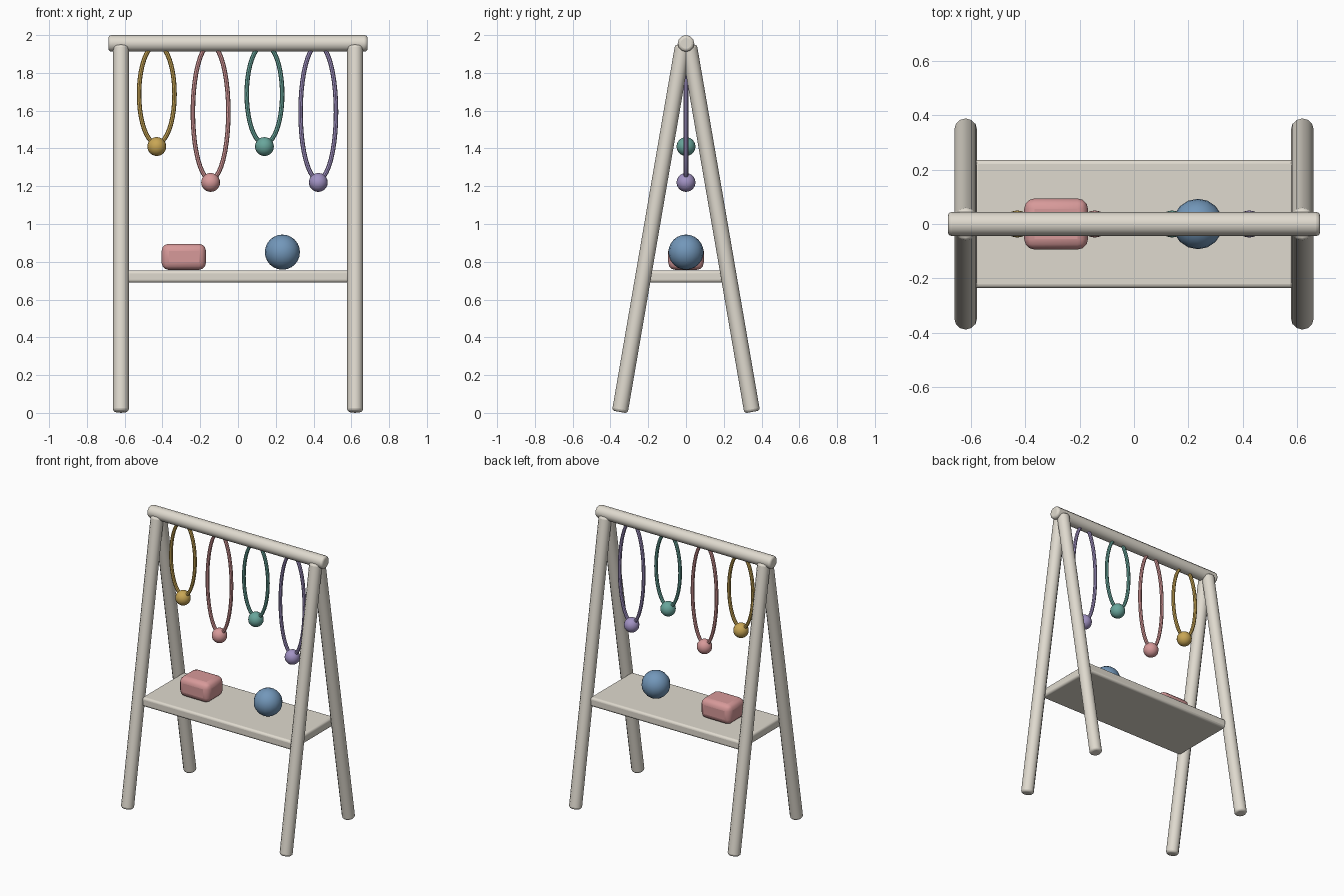
import bpy
import math
from mathutils import Vector

if "Cube" in bpy.data.objects:
    bpy.data.objects.remove(bpy.data.objects["Cube"])


def material(name, rgb):
    m = bpy.data.materials.new(name)
    m.diffuse_color = (*rgb, 1)
    m.use_nodes = True
    m.node_tree.nodes["Principled BSDF"].inputs["Base Color"].default_value = m.diffuse_color
    return m


CREAM = material("cream", (0.74, 0.70, 0.62))
YELLOW = material("yellow", (0.58, 0.38, 0.09))
PINK = material("pink", (0.68, 0.32, 0.32))
TEAL = material("teal", (0.14, 0.38, 0.33))
PURPLE = material("purple", (0.36, 0.29, 0.55))
BLUE = material("blue", (0.17, 0.31, 0.49))


def finish(name, mat, bevel=0, segments=3):
    ob = bpy.context.object
    ob.name = name
    ob.data.materials.append(mat)
    if bevel:
        mod = ob.modifiers.new("rounding", 'BEVEL')
        mod.width = bevel
        mod.segments = segments
        mod.limit_method = 'ANGLE'
        mod.angle_limit = math.radians(40)
    bpy.ops.object.shade_smooth_by_angle(angle=math.radians(40))
    return ob


def rod(name, a, b, radius, mat):
    a, b = Vector(a), Vector(b)
    d = b - a
    bpy.ops.mesh.primitive_cylinder_add(
        vertices=12, radius=radius, depth=d.length, location=(a + b) / 2,
        rotation=d.to_track_quat('Z', 'Y').to_euler())
    return finish(name, mat, 0.015)


def box(name, loc, size, mat, bevel):
    bpy.ops.mesh.primitive_cube_add(size=1, location=loc)
    ob = bpy.context.object
    ob.scale = size
    bpy.ops.object.transform_apply(location=False, rotation=False, scale=True)
    return finish(name, mat, bevel)


def ball(name, loc, radius, mat, segments=16, rings=12):
    bpy.ops.mesh.primitive_uv_sphere_add(
        segments=segments, ring_count=rings, radius=radius, location=loc)
    return finish(name, mat)


def hoop(name, x, top, bottom, half_width, tube, mat):
    # Elliptical ring with an even tube thickness
    curve = bpy.data.curves.new(name, 'CURVE')
    curve.dimensions = '3D'
    curve.bevel_depth = tube
    curve.bevel_resolution = 2
    n = 40
    spline = curve.splines.new('POLY')
    spline.points.add(n - 1)
    spline.use_cyclic_u = True
    mid, half = (top + bottom) / 2, (top - bottom) / 2
    for i, p in enumerate(spline.points):
        t = 2 * math.pi * i / n
        p.co = (x + half_width * math.cos(t), 0, mid + half * math.sin(t), 1)
    ob = bpy.data.objects.new(name, curve)
    bpy.context.collection.objects.link(ob)
    bpy.ops.object.select_all(action='DESELECT')
    ob.select_set(True)
    bpy.context.view_layer.objects.active = ob
    bpy.ops.object.convert(target='MESH')
    finish(name, mat)


# A-frame legs and top bar
for sx, side in ((-1, "left"), (1, "right")):
    for sy, end in ((-1, "front"), (1, "back")):
        rod(f"{end}_{side}_leg", (sx * 0.62, sy * 0.35, 0.005),
            (sx * 0.62, sy * 0.016, 1.945), 0.042, CREAM)
rod("top_bar", (-0.686, 0, 1.956), (0.686, 0, 1.956), 0.044, CREAM)

# Shelf between the legs
box("shelf", (0, 0, 0.722), (1.18, 0.472, 0.064), CREAM, 0.015)

# Hanging hoops with a bead at the bottom of each
for i, (label, mat) in enumerate((("yellow", YELLOW), ("pink", PINK),
                                  ("teal", TEAL), ("purple", PURPLE))):
    x = -0.43 + 0.285 * i
    bead_z = 1.22 if i % 2 else 1.41
    hoop(f"{label}_hoop", x, 1.95, bead_z + 0.015, 0.094, 0.012, mat)
    ball(f"{label}_bead", (x, 0, bead_z), 0.05, mat)

# Toys on the shelf
box("toy_block", (-0.287, 0, 0.826), (0.235, 0.188, 0.138), PINK, 0.038)
ball("toy_ball", (0.235, 0, 0.851), 0.093, BLUE)
